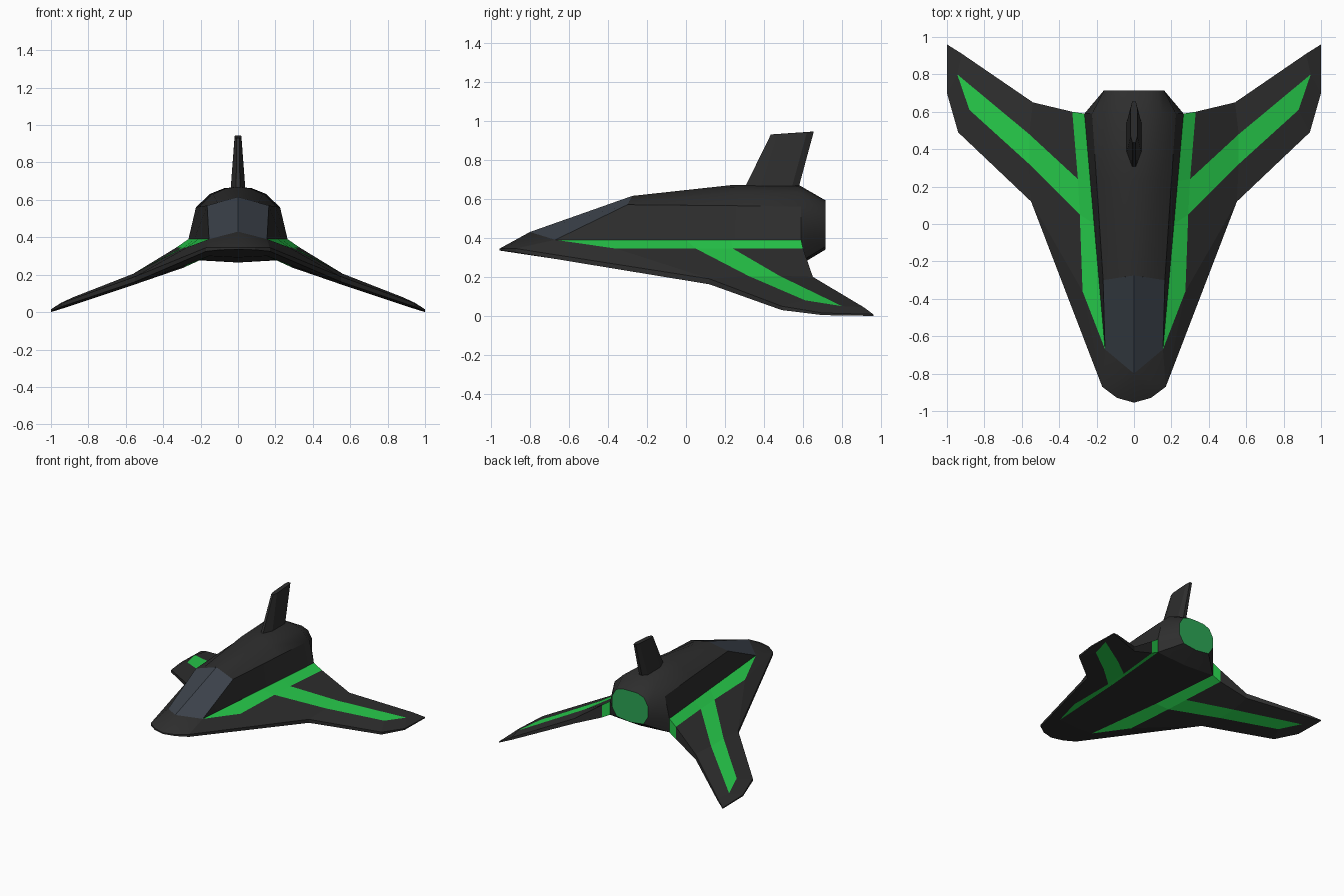
import bpy, math
from mathutils import Vector

if "Cube" in bpy.data.objects:
    bpy.data.objects.remove(bpy.data.objects["Cube"])

def material(name, rgb):
    m = bpy.data.materials.new(name)
    m.diffuse_color = (*rgb, 1)
    m.use_nodes = True
    m.node_tree.nodes["Principled BSDF"].inputs["Base Color"].default_value = m.diffuse_color
    return m

BLACK = material("black_hull", (.027, .027, .027))
GREEN = material("green_trim", (.02, .6, .07))
GLASS = material("dark_glass", (.045, .055, .07))
GLOW = material("engine_green", (.025, .38, .09))

def mirrored(name, faces, mats, smooth=False):
    """faces: list of (points, material index) for the +x half."""
    verts, index, polys = [], {}, []
    for pts, _ in faces:
        poly = []
        for p in pts:
            key = tuple(round(c, 4) for c in p)
            if key not in index:
                index[key] = len(verts)
                verts.append(key)
            poly.append(index[key])
        polys.append(poly)
    me = bpy.data.meshes.new(name)
    me.from_pydata(verts, [], polys)
    for m in mats:
        me.materials.append(m)
    for poly, (_, mi) in zip(me.polygons, faces):
        poly.material_index = mi
    ob = bpy.data.objects.new(name, me)
    bpy.context.collection.objects.link(ob)
    if smooth:
        bpy.ops.object.select_all(action='DESELECT')
        ob.select_set(True)
        bpy.context.view_layer.objects.active = ob
        bpy.ops.object.shade_smooth_by_angle(angle=math.radians(32))
    mod = ob.modifiers.new("mirror", 'MIRROR')
    mod.use_axis[0] = True
    return ob

def loft(rings):
    return [([a[i], a[i + 1], b[i + 1], b[i]], 0)
            for a, b in zip(rings, rings[1:]) for i in range(min(len(a), len(b)) - 1)]

# Wing plan: x, y, upper z, lower z (N nose, A root, B stripe, C/D branch, L outline, M keel)
PLAN = {
    "N0": (0, -.955, .345, .335), "N1": (.09, -.93, .345, .333),
    "A0": (.155, -.67, .39, .30), "A1": (.2135, 0, .39, .28),
    "A3": (.2336, .23, .39, .28), "A4": (.265, .59, .39, .28),
    "B1": (.275, -.36, .345, .252), "B2": (.29, .05, .345, .238),
    "B3": (.30, .24, .345, .238), "B4": (.33, .60, .345, .245),
    "C1": (.56, .32, .205, .145), "C2": (.56, .48, .205, .145),
    "D1": (.88, .61, .08, .04), "D2": (.945, .80, .05, .022),
    "L0": (.17, -.87, .345, .325), "L1": (.55, .12, .19, .162),
    "L2": (.94, .49, .05, .03), "L3": (1, .70, .015, .004),
    "L4": (1, .96, .008, 0), "L5": (.92, .91, .045, .025),
    "L6": (.54, .65, .20, .16),
    "M0": (0, -.67, 0, .292), "M1": (0, 0, 0, .265), "M4": (0, .59, 0, .265),
}
PANELS = ("A0 B1 L0,B1 L1 L0,B1 B2 C1 L1,C1 D1 L2 L1,D1 D2 L3 L2,"
          "D2 L5 L4 L3,C2 L6 L5 D2,B3 B4 L6 C2")
STRIPES = "A0 A1 B2 B1,A1 A3 B3 B2,A3 A4 B4 B3,B2 B3 C2 C1,C1 C2 D2 D1"
BELLY = "N0 N1 L0 A0 M0,M0 A0 A1 M1,M1 A1 A3 A4 M4"

def up(k):
    x, y, t, _ = PLAN[k]
    return (x, y, t)

def low(k):
    x, y, _, b = PLAN[k]
    return (x, y, b)

def skin(spec, where, sign, mi):
    out = []
    for item in spec.split(","):
        pts = [where(k) for k in item.split()]
        a, b, c = (Vector(p) for p in pts[:3])
        if (b - a).cross(c - a).z * sign < 0:
            pts.reverse()
        out.append((pts, mi))
    return out

# Wings: both skins plus the rim
wing = (skin(PANELS, up, 1, 0) + skin(STRIPES, up, 1, 1) + skin(PANELS, low, -1, 0)
        + skin(STRIPES, low, -1, 1) + skin(BELLY, low, -1, 0))
rim = "N0 N1 L0 L1 L2 L3 L4 L5 L6 B4 A4".split()
for p, q in zip(rim, rim[1:]):
    wing.append(([low(p), low(q), up(q), up(p)], int(q == "A4")))
mirrored("wings", wing, [BLACK, GREEN])

# Fuselage: half sections from top centre down to the wing root
front = [(0, -.275, .615), (.055, -.283, .60), (.11, -.292, .585), (.165, -.30, .57),
         (.188, -.29, .39)]
mid = [(0, .23, .67), (.068, .23, .66), (.135, .23, .63), (.2, .23, .565), up("A3")]
rear = [(0, .58, .67), (.075, .58, .662), (.15, .585, .632), (.225, .59, .56), up("A4"),
        low("A4"), low("M4")]
tail = [(0, .715, .592), (.07, .715, .59), (.125, .715, .57), (.16, .715, .51),
        (.16, .715, .42), (.12, .715, .355), (0, .715, .34)]
tip = (0, -.80, .43)
body = loft([front, mid, rear, tail])
body.append(([up("A0"), front[4], front[3]], 0))
nose = ["N0", "N1", "L0", "A0"]
body += [([tip, up(a), up(b)], 0) for a, b in zip(nose, nose[1:])]
mirrored("fuselage", body, [BLACK], smooth=True)

# Canopy glass and engine disc
mirrored("canopy", [([tip, up("A0"), front[3], front[0]], 0)], [GLASS])
mirrored("engine_disc", [(tail, 0)], [GLOW])

# Tail fin: swept, tapered, bevelled section
base = [(0, .30, .655), (.01, .30, .655), (.04, .38, .65), (.04, .54, .65), (.012, .575, .65),
        (0, .575, .65)]
top = [(0, .435, .93), (.008, .435, .93), (.018, .47, .932), (.018, .62, .942),
       (.01, .655, .945), (0, .655, .945)]
mirrored("tail_fin", loft([top, base][::-1]) + [(top, 0)], [BLACK])
